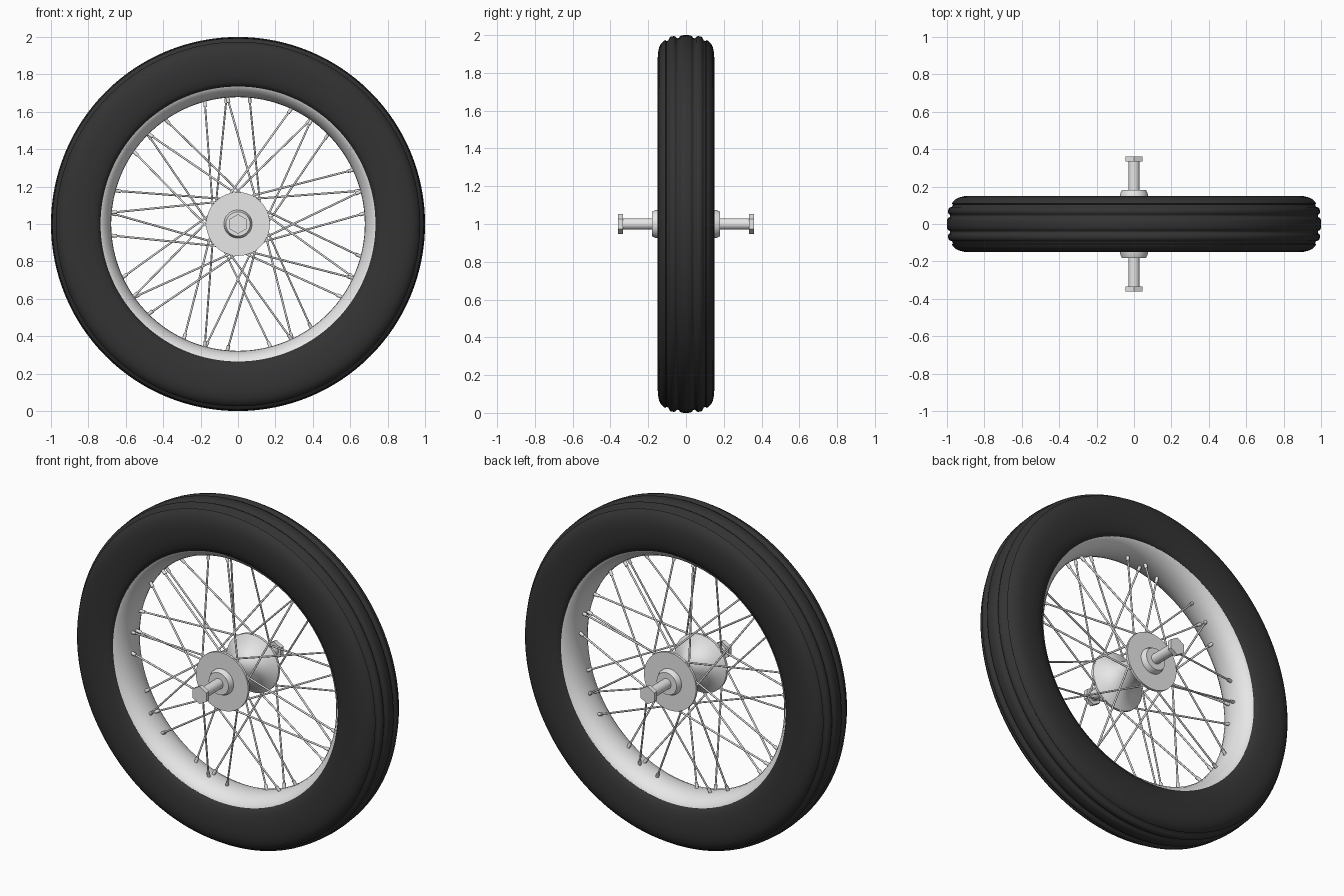
import bpy, bmesh, math
from mathutils import Vector

if "Cube" in bpy.data.objects:
    bpy.data.objects.remove(bpy.data.objects["Cube"])

C = Vector((0, 0, 1))  # wheel centre, axle runs along y


def material(name, v):
    m = bpy.data.materials.new(name)
    m.diffuse_color = (v, v, v, 1)
    m.use_nodes = True
    m.node_tree.nodes["Principled BSDF"].inputs["Base Color"].default_value = m.diffuse_color
    return m


RUBBER = material("black rubber", 0.033)
METAL = material("light metal", 0.8)


def finish(bm, name, mat, angle=35):
    bmesh.ops.recalc_face_normals(bm, faces=bm.faces[:])
    me = bpy.data.meshes.new(name)
    bm.to_mesh(me)
    bm.free()
    me.materials.append(mat)
    ob = bpy.data.objects.new(name, me)
    bpy.context.collection.objects.link(ob)
    bpy.ops.object.select_all(action='DESELECT')
    ob.select_set(True)
    bpy.context.view_layer.objects.active = ob
    bpy.ops.object.shade_smooth_by_angle(angle=math.radians(angle))
    return ob


def lathe(name, prof, mat, seg=96, closed=True, angle=35):
    """Spin (y, radius) points round the axle; open profiles get end caps."""
    bm = bmesh.new()
    rings = []
    for i in range(seg):
        a = 2 * math.pi * i / seg
        rings.append([bm.verts.new(C + Vector((r * math.sin(a), y, r * math.cos(a)))) for y, r in prof])
    n = len(prof)
    for i in range(seg):
        p, q = rings[i], rings[(i + 1) % seg]
        for j in range(n if closed else n - 1):
            k = (j + 1) % n
            bm.faces.new((p[j], p[k], q[k], q[j]))
    if not closed:
        bm.faces.new([r[0] for r in rings])
        bm.faces.new([r[-1] for r in rings])
    return finish(bm, name, mat, angle)


def mirrored(half):
    """Complete a half profile (y >= 0, starting nearest the middle)."""
    return [(-y, r) for y, r in reversed(half) if y > 0] + half


def rods(name, items, rad, mat, sides=8):
    bm = bmesh.new()
    for a, b in items:
        d = b - a
        rot = d.to_track_quat('Z', 'Y').to_matrix().to_4x4()
        rot.translation = (a + b) / 2
        bmesh.ops.create_cone(bm, cap_ends=True, segments=sides, radius1=rad, radius2=rad,
                              depth=d.length, matrix=rot)
    return finish(bm, name, mat, 50)


# Tyre with ribbed tread and rounded side walls
tyre = [(0.0, 1.0), (0.022, 0.999), (0.032, 0.994), (0.038, 0.984), (0.048, 0.983), (0.054, 0.991),
        (0.063, 0.995), (0.08, 0.992), (0.088, 0.985), (0.093, 0.972), (0.103, 0.968), (0.109, 0.974),
        (0.118, 0.969), (0.132, 0.955), (0.142, 0.935), (0.149, 0.905), (0.150, 0.87), (0.148, 0.83),
        (0.142, 0.79), (0.132, 0.758), (0.118, 0.735), (0.1, 0.735)]
lathe("tyre", mirrored(tyre), RUBBER, 128, angle=60)

# Rim, bulging towards the hub
rim = [(0.0, 0.678), (0.03, 0.680), (0.06, 0.688), (0.085, 0.701), (0.105, 0.718), (0.116, 0.733),
       (0.119, 0.742), (0.11, 0.75)]
lathe("rim", mirrored(rim), METAL, 128)

# Waisted hub shell with a flange at each end
hub = [(0.0, 0.072), (0.03, 0.075), (0.06, 0.085), (0.085, 0.102), (0.108, 0.128), (0.124, 0.152),
       (0.134, 0.170), (0.149, 0.170)]
lathe("hub", mirrored(hub), METAL, 64, closed=False)

# Axle, end collars and hexagonal nuts
lathe("axle", [(-0.345, 0.03), (0.345, 0.03)], METAL, 32, closed=False)
for s, side in ((-1, "front"), (1, "back")):
    lathe(side + "_collar", [(s * y, r) for y, r in ((0.145, 0.076), (0.16, 0.074), (0.181, 0.065))],
          METAL, 40, closed=False, angle=30)
    lathe(side + "_nut", [(s * y, r) for y, r in ((0.334, 0.052), (0.36, 0.052))],
          METAL, 6, closed=False)


# Tangent spokes: each flange carries nine leading and nine trailing spokes
def polar(r, deg, y):
    a = math.radians(deg)
    return C + Vector((r * math.cos(a), y, r * math.sin(a)))


spokes, nipples = [], []
for side, rim_angle, turn in ((-1, 25, 45), (-1, 15, -45), (1, 5, -45), (1, 15, 45)):
    for k in range(9):
        t = rim_angle + 40 * k
        end = polar(0.69, t, side * 0.018)
        start = polar(0.155, t + turn, side * 0.143)
        spokes.append((start, end))
        nipples.append((end + (start - end).normalized() * 0.04, end))
rods("spokes", spokes, 0.0053, METAL)
rods("spoke_nipples", nipples, 0.0095, METAL)
